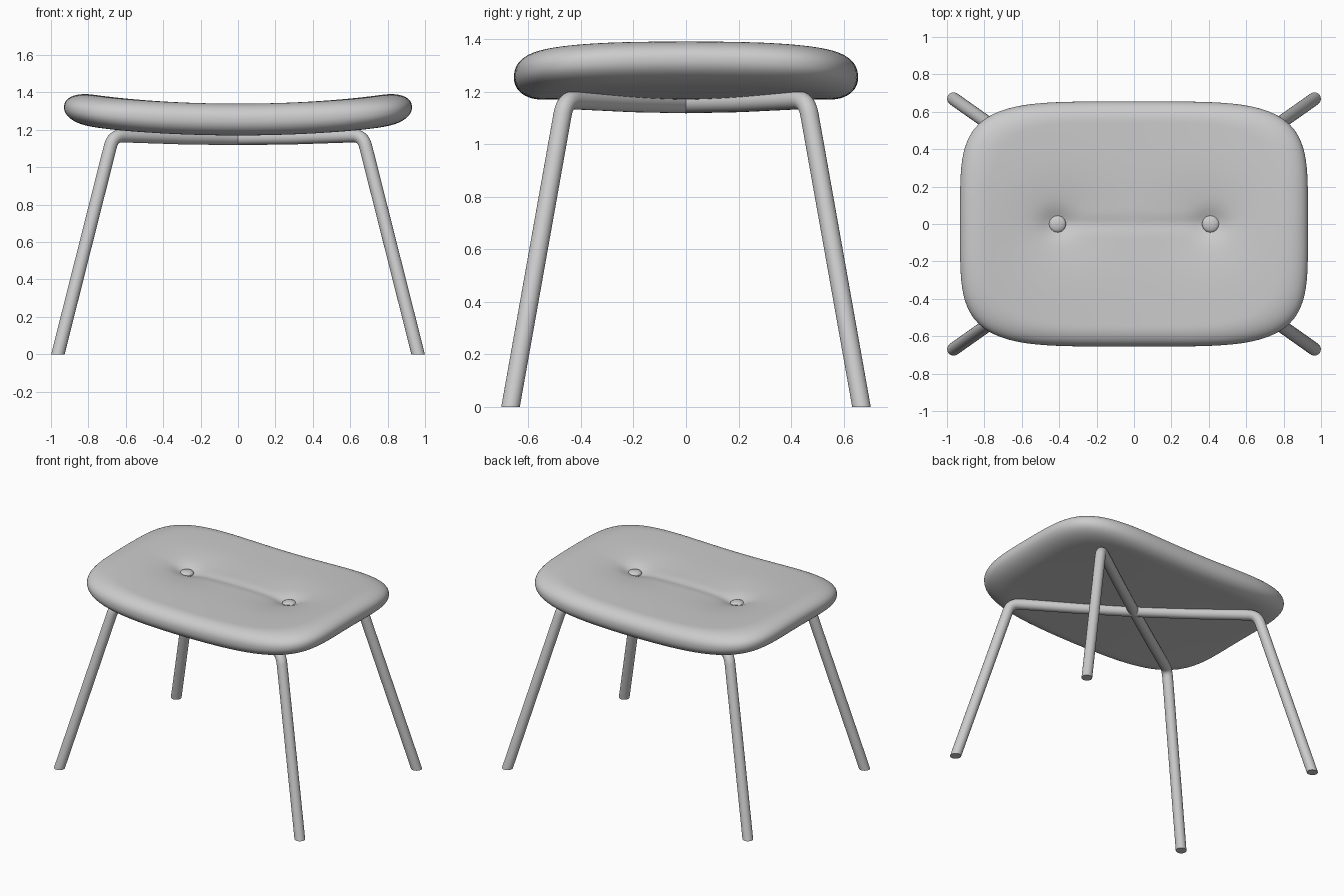
import bpy, bmesh, math
from mathutils import Vector

if "Cube" in bpy.data.objects:
    bpy.data.objects.remove(bpy.data.objects["Cube"])

A, B, N_EXP = 0.93, 0.655, 4.5      # seat half length, half depth, corner squareness
BUTTON_X = 0.41


def add_object(name, bm, smooth=40):
    bmesh.ops.recalc_face_normals(bm, faces=bm.faces)
    me = bpy.data.meshes.new(name)
    bm.to_mesh(me)
    bm.free()
    ob = bpy.data.objects.new(name, me)
    bpy.context.collection.objects.link(ob)
    bpy.context.view_layer.objects.active = ob
    ob.select_set(True)
    bpy.ops.object.shade_smooth_by_angle(angle=math.radians(smooth))
    ob.select_set(False)
    return ob


def gauss(x, y, sx, sy):
    return math.exp(-(x / sx) ** 2 - (y / sy) ** 2)


def seat_z(x, y, r, side):
    """Saddle-shaped middle surface plus rounded pillow thickness and tufting."""
    mid = 1.255 + 0.075 * abs(x / A) ** 2 * (1 - 0.33 * (y / B) ** 2) - 0.008 * (x / A) ** 6
    edge = min(1, (1 - r) / 0.17)
    h = max(0, 1 - (1 - edge) ** 2.2) ** (1 / 2.2)
    z = mid + side * 0.085 * h
    if side > 0:
        for bx in (-BUTTON_X, BUTTON_X):
            z -= 0.022 * gauss(x - bx, y, 0.22, 0.2) + 0.028 * gauss(x - bx, y, 0.085, 0.075)
        span = 1 / (1 + (x / 0.42) ** 8)
        z -= span * (0.008 * gauss(0, y, 1, 0.2) + 0.007 * gauss(0, y, 1, 0.04))
    return z


# Seat cushion: superellipse rings, top and bottom sharing the rim
def build_seat(rings=56, segs=144):
    bm = bmesh.new()

    def ring(r, side):
        out = []
        for k in range(segs):
            t = 2 * math.pi * k / segs
            c, s = math.cos(t), math.sin(t)
            # outline becomes rounder toward the middle
            n = 2.4 + (N_EXP - 2.4) * r
            f = r / (abs(c) ** n + abs(s) ** n) ** (1 / n)
            x, y = A * c * f, B * s * f
            out.append(bm.verts.new((x, y, seat_z(x, y, r, side))))
        return out

    def bridge(a, b):
        for k in range(segs):
            j = (k + 1) % segs
            bm.faces.new((a[k], a[j], b[j], b[k]))

    rim = ring(1, 1)
    for side in (1, -1):
        prev = rim
        for i in range(rings - 1, 0, -1):
            cur = ring(math.sin(math.pi / 2 * i / rings), side)
            bridge(prev, cur)
            prev = cur
        tip = bm.verts.new((0, 0, seat_z(0, 0, 0, side)))
        for k in range(segs):
            bm.faces.new((prev[k], prev[(k + 1) % segs], tip))
    return add_object("seat_cushion", bm, 60)


# Bent tube running from one foot, under the seat, to the opposite foot
def build_leg_tube(name, sy, radius=0.035, sides=24):
    foot, knee, mid = (Vector((0.963, 0.668 * sy, 0)), Vector((0.668, 0.46 * sy, 1.169)),
                       Vector((0, 0, 1.153)))
    down = (foot - knee).normalized()
    inward = (mid - knee).normalized()
    p0, p2 = knee + down * 0.06, knee + inward * 0.06
    half = [foot + down * 0.05]
    for i in range(9):
        t = i / 8
        half.append(p0 * (1 - t) ** 2 + knee * 2 * t * (1 - t) + p2 * t * t)
    half.append(knee.lerp(mid, 0.55) - Vector((0, 0, 0.003)))
    mirror = [Vector((-p.x, -p.y, p.z)) for p in reversed(half)]
    path = half + [mid] + mirror

    # sweep in the vertical plane that holds the path
    flat = Vector((foot.y, -foot.x, 0)).normalized()
    bm = bmesh.new()
    prev = None
    for i, p in enumerate(path):
        tan = (path[min(i + 1, len(path) - 1)] - path[max(i - 1, 0)]).normalized()
        if 0 < i < len(path) - 1:
            tan = ((path[i + 1] - p).normalized() + (p - path[i - 1]).normalized()).normalized()
        nrm = tan.cross(flat).normalized()
        cur = []
        for k in range(sides):
            a = 2 * math.pi * k / sides
            cur.append(bm.verts.new(p + radius * (math.cos(a) * flat + math.sin(a) * nrm)))
        if prev:
            for k in range(sides):
                j = (k + 1) % sides
                bm.faces.new((prev[k], prev[j], cur[j], cur[k]))
        prev = cur
    # cut feet level with the floor and cap them
    bmesh.ops.bisect_plane(bm, geom=bm.verts[:] + bm.edges[:] + bm.faces[:],
                           plane_co=(0, 0, 0), plane_no=(0, 0, -1), clear_outer=True)
    bmesh.ops.holes_fill(bm, edges=[e for e in bm.edges if e.is_boundary], sides=0)
    return add_object(name, bm)


# Tufting buttons
def build_button(name, x):
    bm = bmesh.new()
    bmesh.ops.create_uvsphere(bm, u_segments=24, v_segments=12, radius=0.046)
    z = seat_z(x, 0, 0.4, 1) + 0.008
    for v in bm.verts:
        v.co = Vector((v.co.x + x, v.co.y, v.co.z * 0.42 + z))
    return add_object(name, bm, 60)


build_seat()
build_leg_tube("leg_tube_a", 1)
build_leg_tube("leg_tube_b", -1)
build_button("button_left", -BUTTON_X)
build_button("button_right", BUTTON_X)
